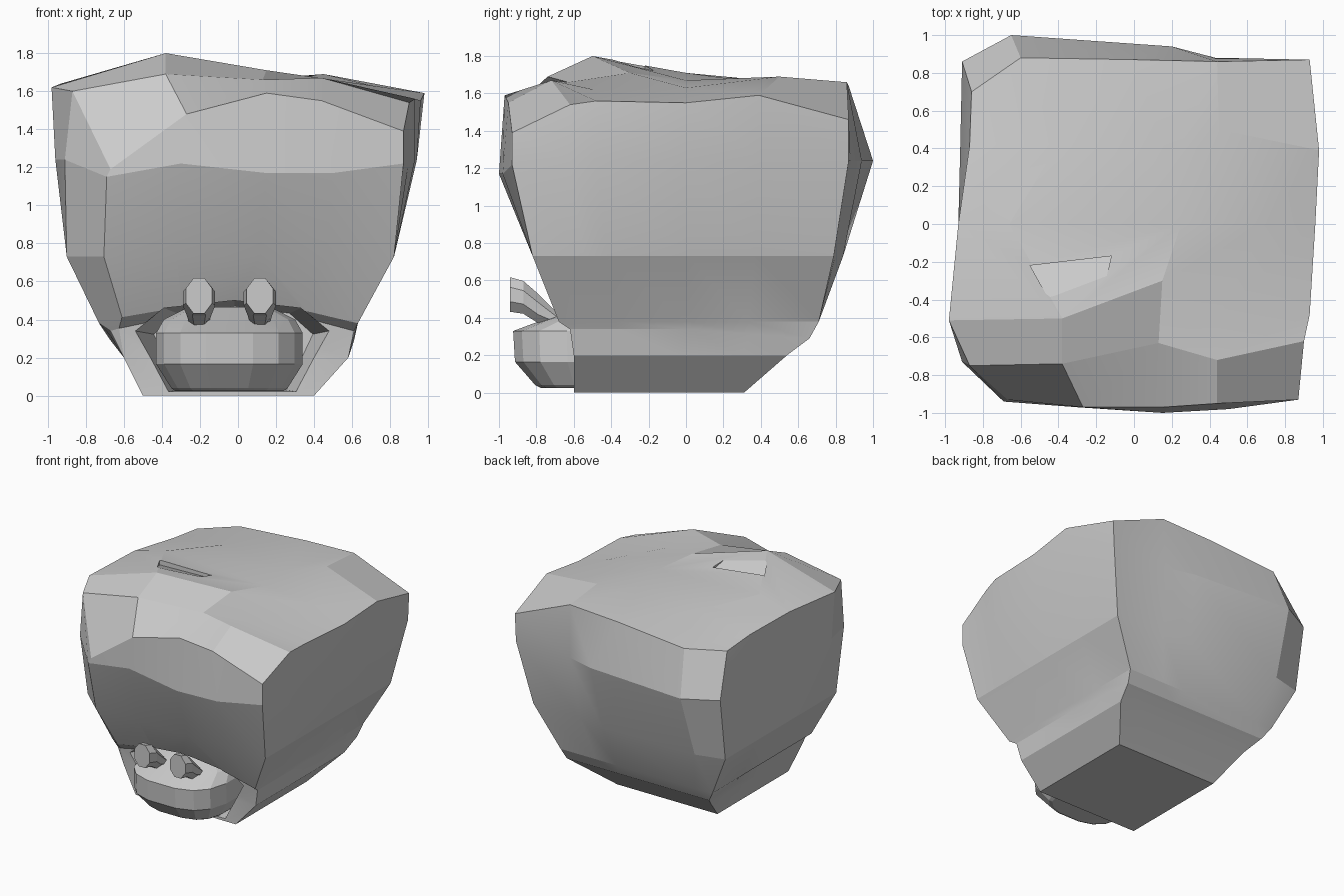
import bpy, bmesh, math

if "Cube" in bpy.data.objects:
    bpy.data.objects.remove(bpy.data.objects["Cube"])


def make_object(name, verts, faces, angle=None):
    me = bpy.data.meshes.new(name)
    me.from_pydata(verts, [], faces)
    bm = bmesh.new()
    bm.from_mesh(me)
    bmesh.ops.recalc_face_normals(bm, faces=bm.faces)
    bm.to_mesh(me)
    bm.free()
    ob = bpy.data.objects.new(name, me)
    bpy.context.collection.objects.link(ob)
    if angle:
        smooth(ob, angle)
    return ob


def smooth(ob, angle):
    bpy.ops.object.select_all(action='DESELECT')
    ob.select_set(True)
    bpy.context.view_layer.objects.active = ob
    bpy.ops.object.shade_smooth_by_angle(angle=math.radians(angle))


def bridge(a, b):
    n = len(a)
    return [(a[i], a[(i + 1) % n], b[(i + 1) % n], b[i]) for i in range(n)]


def loft(name, rings, angle=None):
    n = len(rings[0])
    verts = [v for r in rings for v in r]
    ids = [list(range(k * n, k * n + n)) for k in range(len(rings))]
    faces = [f for a, b in zip(ids, ids[1:]) for f in bridge(a, b)]
    return make_object(name, verts, faces + [ids[0][::-1], ids[-1]], angle)


def cut(ob, cutter):
    cutter.hide_render = True
    cutter.hide_set(True)
    m = ob.modifiers.new("cut", 'BOOLEAN')
    m.operation, m.object, m.solver = 'DIFFERENCE', cutter, 'EXACT'


# Rocky top surface: rows from front to back, five points each
top = [
    [(-.67, -.93, 1.19), (-.27, -.97, 1.48), (.15, -.97, 1.59), (.44, -.95, 1.55), (.87, -.93, 1.39)],
    [(-.87, -.75, 1.60), (-.38, -.74, 1.69), (.13, -.63, 1.66), (.44, -.72, 1.67), (.90, -.62, 1.54)],
    [(-.98, -.51, 1.62), (-.38, -.50, 1.80), (.15, -.30, 1.71), (.44, -.49, 1.62), (.93, -.48, 1.56)],
    [(-.93, .00, 1.64), (-.66, .00, 1.71), (.25, .00, 1.67), (.70, .00, 1.63), (.96, .00, 1.55)],
    [(-.87, .42, 1.60), (-.40, .42, 1.67), (.20, .30, 1.67), (.45, .50, 1.69), (.98, .39, 1.59)],
    [(-.86, .70, 1.57), (-.60, .88, 1.59), (.00, .87, 1.64), (.44, .86, 1.66), (.93, .87, 1.46)],
]
R, C = 6, 5
verts = [p for row in top for p in row]
faces = [(r * C + c, r * C + c + 1, r * C + C + c + 1, r * C + C + c)
         for r in range(R - 1) for c in range(C - 1)]
rim = ([c for c in range(C)] + [r * C + C - 1 for r in range(1, R)]
       + [(R - 1) * C + c for c in range(C - 2, -1, -1)] + [r * C for r in range(R - 2, 0, -1)])

# Widest outline of the rock, in the same order as the rim
waist = [(-.69, -.94), (-.3, -.97), (.15, -1), (.5, -.98), (.87, -.93), (.9, -.62),
         (.93, -.48), (.94, 0), (.94, .4), (.92, .87), (.43, .88), (.2, .94), (-.65, 1),
         (-.91, .86), (-.92, .4), (-.93, 0), (-.96, -.5), (-.91, -.73)]

# Lower levels: z, x range, y range, corner squareness
levels = [(1.24, -.96, .94, -1, 1, 1), (.73, -.90, .82, -.82, .84, 1.08),
          (.38, -.73, .63, -.68, .71, 1.15), (.34, -.67, .61, -.62, .66, 1.3),
          (.20, -.60, .58, -.60, .54, 1.4), (0, -.50, .40, -.60, .31, 1.4)]
prev = rim
for z, x0, x1, y0, y1, k in levels:
    ring = []
    for x, y in waist:
        u = max(-1, min(1, (x + .01) / .95 * k))
        v = max(-1, min(1, y * k))
        zz = z
        front = y < -.9
        if z == 1.24 and front:
            zz = 1.15 if x < -.6 else 1.17 if abs(x - .3) < .3 else 1.22
        if z in (.38, .34) and front:
            zz += .1 * (1 - u * u)
        if z == .34 and y > .3:
            zz -= .05 * v
        ring.append(len(verts))
        verts.append(((x0 + x1) / 2 + u * (x1 - x0) / 2, (y0 + y1) / 2 + v * (y1 - y0) / 2, zz))
    faces += bridge(prev, ring)
    prev = ring
faces.append(prev)
rock = make_object("rock_shell", verts, faces, 12)

# Front opening, tapering inward
arch = [(-.37, .02), (.31, .02), (.48, .34), (.33, .46), (-.02, .50), (-.39, .46), (-.54, .34)]
hollow = loft("opening_cutter", [[(x, -1.2, z) for x, z in arch],
                                 [(x, -.62, z) for x, z in arch],
                                 [(x * .82, -.35, z * .92 + .01) for x, z in arch]])
cut(rock, hollow)

# Slit on the top
slit = [(-.55, -.22, 1.71), (-.12, -.17, 1.695), (-.15, -.30, 1.755), (-.45, -.40, 1.785)]
cut(rock, loft("slit_cutter", [slit, [(x, y, 1.9) for x, y, z in slit]]))


# Blunt face inside the opening
def oval(z, rx, ry, cy, n=16, p=.7):
    pts = []
    for i in range(n):
        a = 2 * math.pi * (i + .5) / n
        c, s = math.cos(a), math.sin(a)
        pts.append((-.045 + rx * math.copysign(abs(c) ** p, c),
                    cy + ry * math.copysign(abs(s) ** p, s), z))
    return pts


loft("face", [oval(.025, .29, .28, -.50), oval(.04, .31, .31, -.50), oval(.165, .39, .42, -.50),
              oval(.33, .39, .43, -.50), oval(.40, .35, .29, -.45), oval(.465, .22, .15, -.42)], 10)

# Eye stalks, leaning forward and up: y, z, half width, half height per ring
stalk = [(-.69, .39, .055, .04), (-.79, .45, .068, .085), (-.87, .51, .092, .095), (-.94, .525, .075, .1)]
for name, x in (("left_eye", -.205), ("right_eye", .115)):
    loft(name, [[(x + rx * math.cos(a), y, z + rz * math.sin(a))
                 for a in [math.pi * (i + .5) / 4 for i in range(8)]]
                for y, z, rx, rz in stalk], 10)
